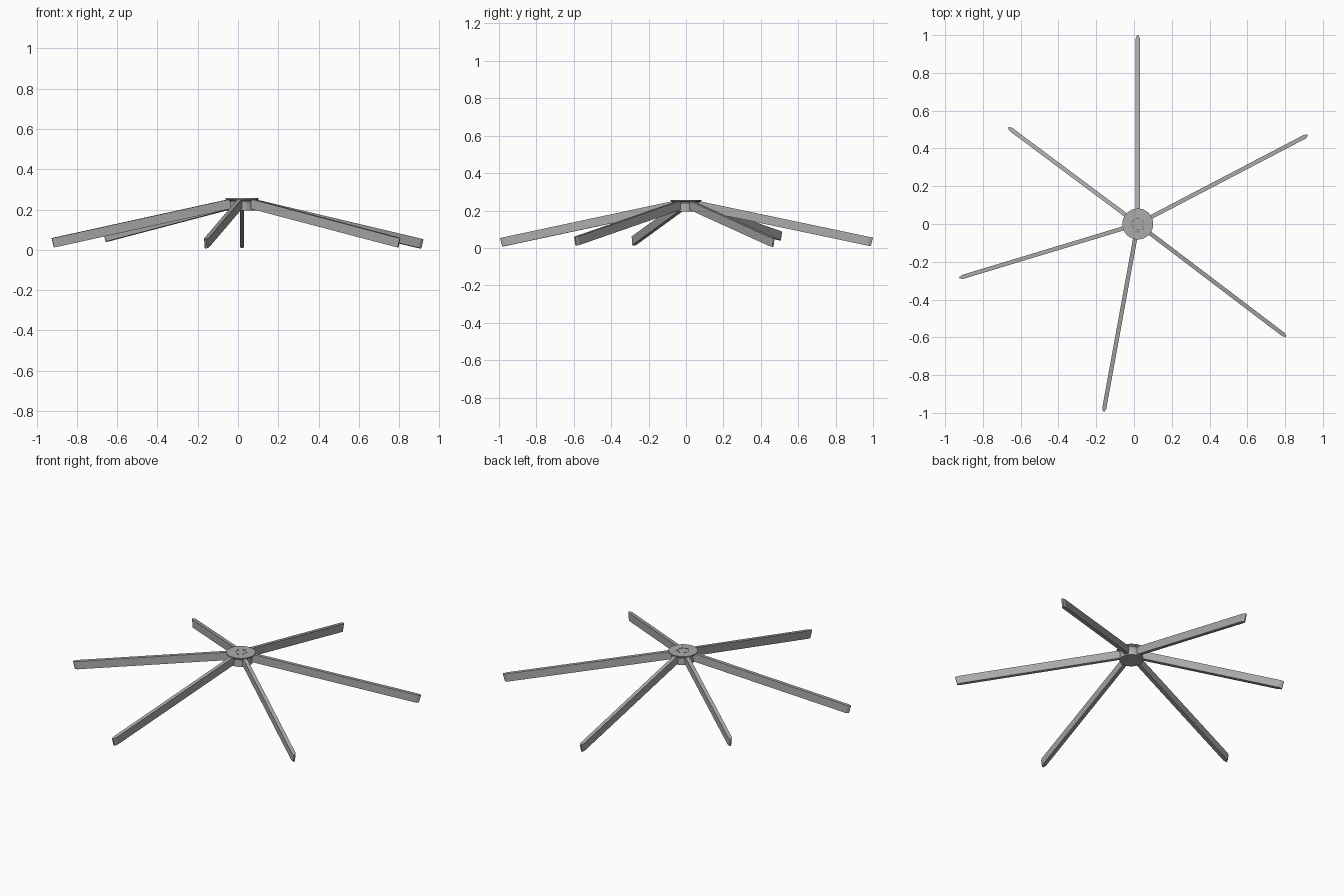
import bpy, bmesh, math
from mathutils import Matrix

if "Cube" in bpy.data.objects:
    bpy.data.objects.remove(bpy.data.objects["Cube"])

CX = 0.02                     # hub centre on x
DROP = 0.21                   # fall of each arm per unit of reach


def material(name, v):
    m = bpy.data.materials.new(name)
    m.diffuse_color = (v, v, v, 1)
    m.use_nodes = True
    m.node_tree.nodes["Principled BSDF"].inputs["Base Color"].default_value = m.diffuse_color
    return m


grey = material("mid grey", 0.41)
dark = material("dark grey", 0.2)


def add_object(name, bm, mat):
    bmesh.ops.recalc_face_normals(bm, faces=bm.faces[:])
    me = bpy.data.meshes.new(name)
    bm.to_mesh(me)
    bm.free()
    me.materials.append(mat)
    ob = bpy.data.objects.new(name, me)
    bpy.context.collection.objects.link(ob)
    return ob


def prism(outline, z_func, height, lean):
    """Extrude a plan outline downwards, leaning inwards along x."""
    bm = bmesh.new()
    top = [bm.verts.new((x, y, z_func(x))) for x, y in outline]
    low = [bm.verts.new((x - lean, y, z_func(x) - height)) for x, y in outline]
    bm.faces.new(top)
    bm.faces.new(low[::-1])
    n = len(outline)
    for i in range(n):
        j = (i + 1) % n
        bm.faces.new((top[i], low[i], low[j], top[j]))
    return bm


# Hub: straight body flaring out to a thin round cap
profile = [(0.066, 0.195), (0.064, 0.235), (0.07, 0.245), (0.082, 0.25), (0.082, 0.256)]
SIDES = 32
bm = bmesh.new()
rings = [[bm.verts.new((CX + r * math.cos(2 * math.pi * i / SIDES),
                        r * math.sin(2 * math.pi * i / SIDES), z))
          for i in range(SIDES)] for r, z in profile]
for a, b in zip(rings, rings[1:]):
    for i in range(SIDES):
        j = (i + 1) % SIDES
        bm.faces.new((a[i], a[j], b[j], b[i]))
bm.faces.new(rings[0][::-1])
bm.faces.new(rings[-1])
hub = add_object("hub", bm, grey)
bpy.context.view_layer.objects.active = hub
hub.select_set(True)
bpy.ops.object.shade_smooth_by_angle(angle=math.radians(30))

# Arms: flat drooping bars with pointed tips (angle in degrees, reach)
arms = [(90, 1.0), (27.6, 1.015), (-37.2, 0.985), (-100.3, 1.01), (196.8, 0.987), (143.3, 0.855)]
W = 0.011
for n, (deg, reach) in enumerate(arms):
    outline = [(0.04, -W), (reach - 0.018, -W), (reach, -W * 0.35),
               (reach, W * 0.35), (reach - 0.018, W), (0.04, W)]
    bm = prism(outline, lambda x: 0.055 + (1.0 - x) * DROP, 0.046, 0.012)
    bm.transform(Matrix.Translation((CX, 0, 0)) @ Matrix.Rotation(math.radians(deg), 4, 'Z'))
    add_object(f"arm_{n + 1}", bm, grey)

# Ring of short slot marks on the cap
for n in range(6):
    a0 = math.radians(60 * n + 12)
    pts = [(0.034 * math.cos(a0 + t), 0.034 * math.sin(a0 + t)) for t in (0, 0.3, 0.6)]
    pts += [(0.028 * math.cos(a0 + t), 0.028 * math.sin(a0 + t)) for t in (0.6, 0.3, 0)]
    bm = prism(pts, lambda x: 0.2575, 0.003, 0)
    bm.transform(Matrix.Translation((CX, 0, 0)))
    add_object(f"slot_mark_{n + 1}", bm, dark)
